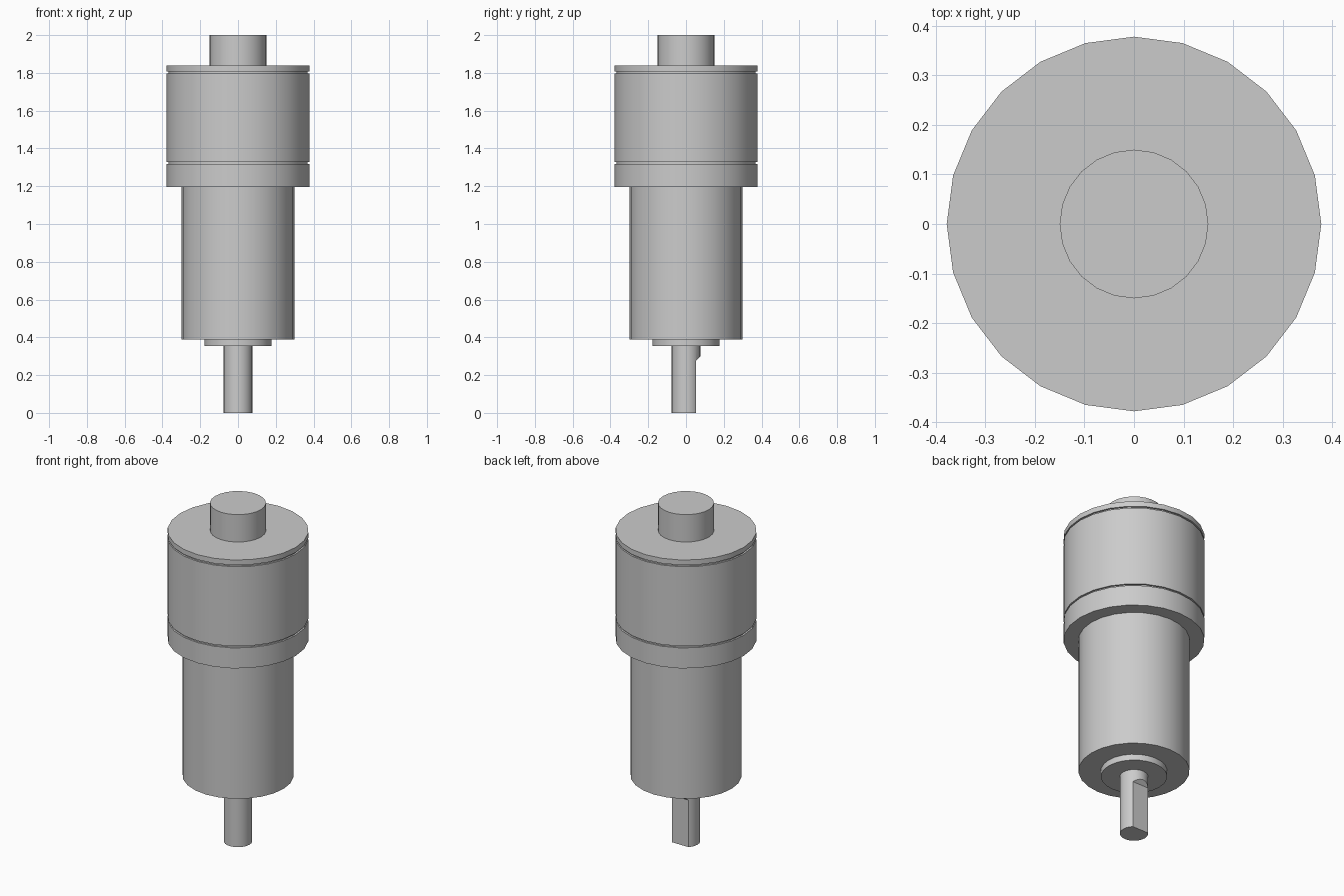
import bpy, bmesh, math

if "Cube" in bpy.data.objects:
    bpy.data.objects.remove(bpy.data.objects["Cube"], do_unlink=True)

SIDES = 24

# Single bare-metal colour
metal = bpy.data.materials.new("grey_metal")
metal.use_nodes = True
COLOUR = (0.6, 0.6, 0.6, 1)
metal.diffuse_color = COLOUR
metal.node_tree.nodes["Principled BSDF"].inputs["Base Color"].default_value = COLOUR


def finish(name, bm):
    bmesh.ops.recalc_face_normals(bm, faces=bm.faces[:])
    mesh = bpy.data.meshes.new(name)
    bm.to_mesh(mesh)
    bm.free()
    mesh.materials.append(metal)
    obj = bpy.data.objects.new(name, mesh)
    bpy.context.collection.objects.link(obj)
    return obj


def select_only(obj):
    bpy.ops.object.select_all(action='DESELECT')
    obj.select_set(True)
    bpy.context.view_layer.objects.active = obj


def turned(name, profile):
    """Closed solid of revolution from (radius, z) points, capped at both ends."""
    bm = bmesh.new()
    rings = []
    for r, z in profile:
        rings.append([bm.verts.new((r * math.cos(a), r * math.sin(a), z))
                      for a in (2 * math.pi * i / SIDES for i in range(SIDES))])
    for low, high in zip(rings, rings[1:]):
        for i in range(SIDES):
            j = (i + 1) % SIDES
            bm.faces.new((low[i], low[j], high[j], high[i]))
    bm.faces.new(rings[0][::-1])
    bm.faces.new(rings[-1])
    obj = finish(name, bm)
    select_only(obj)
    bpy.ops.object.shade_smooth_by_angle(angle=math.radians(30))
    return obj


def groove(z, r=0.378, depth=0.01, half=0.005):
    return [(r, z - half), (r - depth, z - half), (r - depth, z + half), (r, z + half)]


# Housing, from the top down
turned("top_boss", [(0.15, 1.838), (0.15, 2.0)])
turned("upper_housing",
       [(0.378, 1.197)] + groove(1.323) + groove(1.803) + [(0.378, 1.838)])
turned("lower_housing", [(0.298, 0.389), (0.298, 1.197)])
turned("pilot_flange", [(0.178, 0.353), (0.178, 0.389)])
shaft = turned("output_shaft", [(0.076, 0.0), (0.076, 0.353)])

# Flat milled on the back of the shaft, with a sloped run-out at its top
bm = bmesh.new()
outline = [(0.054, -0.1), (0.12, -0.1), (0.12, 0.344), (0.054, 0.278)]
sides = [[bm.verts.new((x, y, z)) for y, z in outline] for x in (-0.15, 0.15)]
bm.faces.new(sides[0])
bm.faces.new(sides[1][::-1])
for i in range(4):
    j = (i + 1) % 4
    bm.faces.new((sides[0][i], sides[1][i], sides[1][j], sides[0][j]))
cutter = finish("flat_cutter", bm)
cutter.hide_render = True

cut = shaft.modifiers.new("flat", 'BOOLEAN')
cut.operation = 'DIFFERENCE'
cut.solver = 'EXACT'
cut.object = cutter
select_only(shaft)
bpy.ops.object.modifier_apply(modifier=cut.name)
bpy.data.objects.remove(cutter, do_unlink=True)
bpy.ops.object.shade_smooth_by_angle(angle=math.radians(25))
